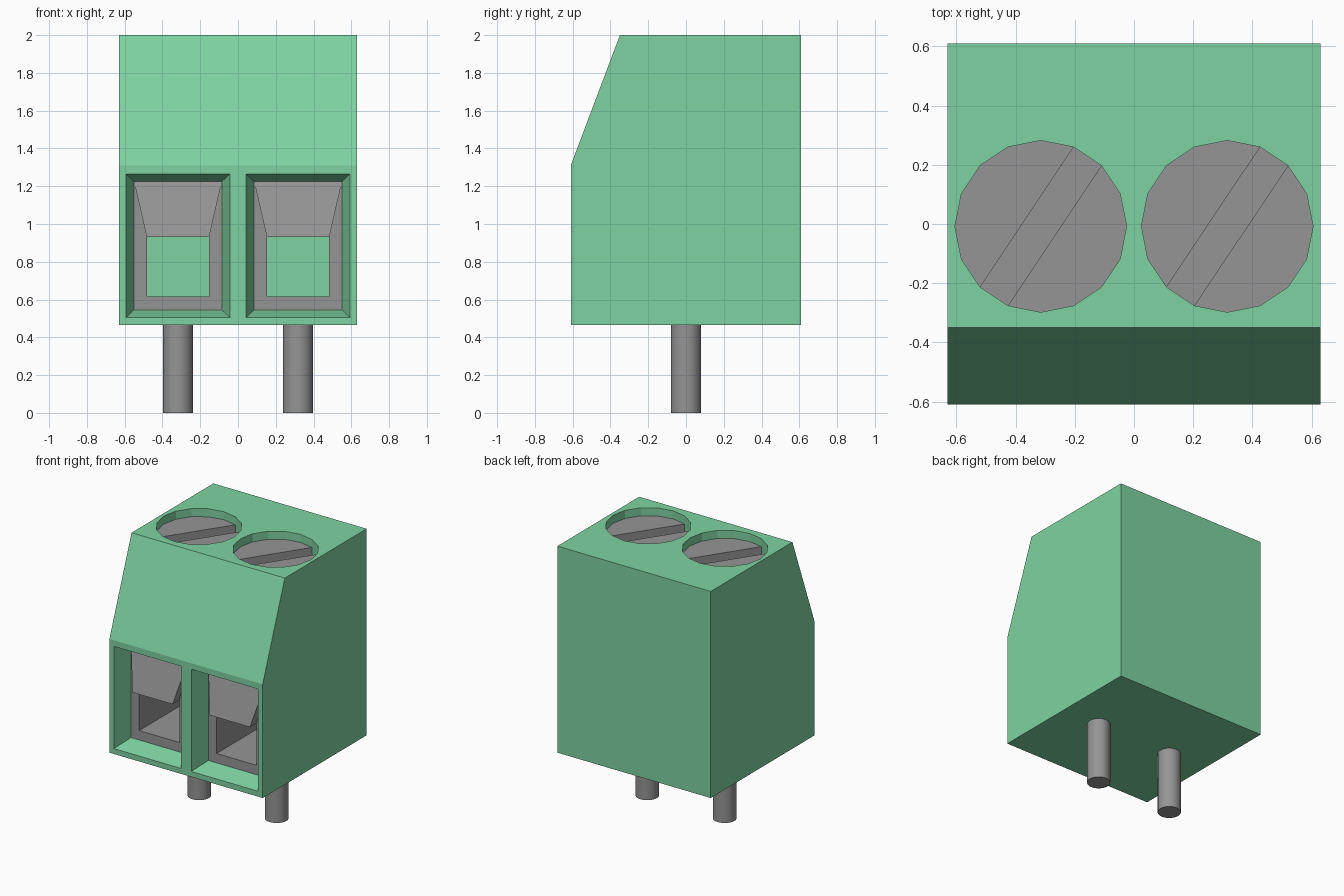
import bpy
import bmesh
import math

if "Cube" in bpy.data.objects:
    bpy.data.objects.remove(bpy.data.objects["Cube"])


def material(name, rgb):
    m = bpy.data.materials.new(name)
    m.use_nodes = True
    m.diffuse_color = (*rgb, 1)
    m.node_tree.nodes["Principled BSDF"].inputs["Base Color"].default_value = (*rgb, 1)
    return m


green = material("green plastic", (0.21, 0.65, 0.36))
grey = material("grey metal", (0.30, 0.30, 0.30))


def add_loft(bm, loops, ring=False):
    """Bridge loops of points; cap the ends, or join last to first as a ring."""
    rows = [[bm.verts.new(p) for p in loop] for loop in loops]
    pairs = list(zip(rows, rows[1:]))
    if ring:
        pairs.append((rows[-1], rows[0]))
    else:
        bm.faces.new(rows[0])
        bm.faces.new(rows[-1])
    n = len(rows[0])
    for a, b in pairs:
        for i in range(n):
            j = (i + 1) % n
            bm.faces.new((a[i], a[j], b[j], b[i]))


def make(name, mat, *lofts, ring=False):
    bm = bmesh.new()
    for loops in lofts:
        add_loft(bm, loops, ring)
    bmesh.ops.recalc_face_normals(bm, faces=bm.faces)
    me = bpy.data.meshes.new(name)
    bm.to_mesh(me)
    bm.free()
    me.materials.append(mat)
    ob = bpy.data.objects.new(name, me)
    bpy.context.collection.objects.link(ob)
    return ob


def rect(cx, y, half, z0, z1):
    return [(cx - half, y, z0), (cx + half, y, z0), (cx + half, y, z1), (cx - half, y, z1)]


def arc(cx, z, first, last):
    """Points of a 16-sided circle, from step first to step last."""
    return [(cx + 0.29 * math.cos(k * math.pi / 8),
             -0.008 + 0.29 * math.sin(k * math.pi / 8), z) for k in range(first, last + 1)]


def cut(ob, cutter):
    mod = ob.modifiers.new("cut", "BOOLEAN")
    mod.operation = "DIFFERENCE"
    mod.solver = "EXACT"
    mod.object = cutter
    cutter.hide_render = True
    bpy.context.view_layer.objects.active = ob
    bpy.ops.object.modifier_apply(modifier=mod.name)
    bpy.data.objects.remove(cutter)


# Housing with a sloped front top
profile = [(-0.61, 0.465), (0.61, 0.465), (0.61, 2.0), (-0.35, 2.0), (-0.61, 1.31)]
housing = make("housing", green, [[(x, y, z) for y, z in profile] for x in (-0.63, 0.63)])

for side, sx in (("right", -1), ("left", 1)):
    cx = sx * 0.318

    # Tapered wire opening leading into the clamp cavity
    cut(housing, make("opening_cutter", green, [
        rect(cx, -0.65, 0.287, 0.494, 1.276),
        rect(cx, -0.47, 0.2325, 0.545, 1.225),
        rect(cx, 0.57, 0.2325, 0.545, 1.225)]))

    # Round screw well in the top
    well = sx * 0.315
    cut(housing, make("well_cutter", green,
                      [arc(well, 1.78, 0, 15), arc(well, 2.1, 0, 15)]))

    # Metal clamp with a rectangular tunnel
    make(side + "_clamp", grey, [
        rect(cx, -0.47, 0.2325, 0.545, 1.225),
        rect(cx, 0.57, 0.2325, 0.545, 1.225),
        rect(cx, 0.57, 0.165, 0.615, 0.93),
        rect(cx, -0.47, 0.165, 0.615, 0.93)], ring=True)

    # Wedge-shaped wire guide above the tunnel
    make(side + "_wire_guide", grey, [
        [(cx + s * 0.2325, -0.47, 1.225), (cx + s * 0.165, -0.55, 0.93),
         (cx + s * 0.165, -0.47, 0.93)] for s in (-1, 1)])

    # Slotted screw: base disc and two raised segments
    make(side + "_screw", grey,
         [arc(well, 1.78, 0, 15), arc(well, 1.86, 0, 15)],
         [arc(well, 1.86, 3, 10), arc(well, 1.94, 3, 10)],
         [arc(well, 1.86, 11, 18), arc(well, 1.94, 11, 18)])

    # Round solder pin
    bpy.ops.mesh.primitive_cylinder_add(vertices=32, radius=0.08, depth=0.48,
                                        location=(cx, 0, 0.24))
    pin = bpy.context.object
    pin.name = side + "_pin"
    pin.data.materials.append(grey)
    bpy.ops.object.shade_smooth_by_angle(angle=math.radians(30))
